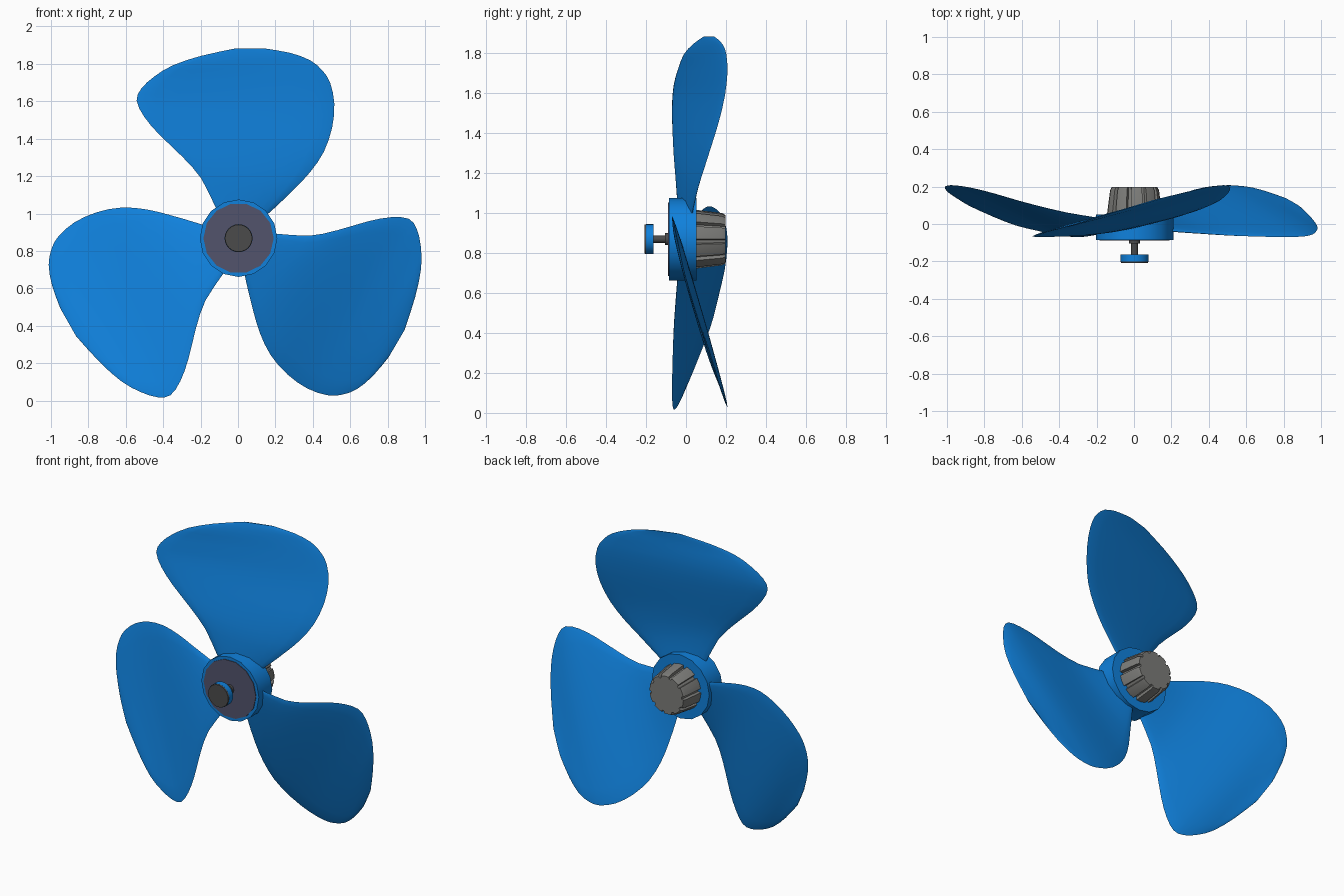
import bpy, bmesh
from math import pi, sin, cos, radians
from mathutils import Vector, Matrix

if "Cube" in bpy.data.objects:
    bpy.data.objects.remove(bpy.data.objects["Cube"])

CENTRE = Vector((0.003, 0, 0.868))


def mat(name, r, g, b):
    m = bpy.data.materials.new(name)
    m.diffuse_color = (r, g, b, 1)
    m.use_nodes = True
    m.node_tree.nodes["Principled BSDF"].inputs["Base Color"].default_value = m.diffuse_color
    return m


blue = mat("blue", 0.005, 0.22, 0.72)
slate = mat("slate", 0.085, 0.088, 0.15)
dark = mat("dark grey", 0.07, 0.07, 0.07)
grey = mat("grey", 0.20, 0.20, 0.19)


def loft(name, rings, material, angle=35, spin=0):
    """Skin equal-length closed rings, cap both ends, spin about the y axis at the hub."""
    bm = bmesh.new()
    rows = [[bm.verts.new(p) for p in ring] for ring in rings]
    n = len(rows[0])
    for a, b in zip(rows, rows[1:]):
        for i in range(n):
            j = (i + 1) % n
            bm.faces.new((a[i], a[j], b[j], b[i]))
    bm.faces.new(rows[0])
    bm.faces.new(rows[-1])
    bmesh.ops.recalc_face_normals(bm, faces=bm.faces)
    bm.transform(Matrix.Rotation(spin, 4, 'Y'))
    me = bpy.data.meshes.new(name)
    bm.to_mesh(me)
    bm.free()
    me.materials.append(material)
    ob = bpy.data.objects.new(name, me)
    ob.location = CENTRE
    bpy.context.collection.objects.link(ob)
    bpy.context.view_layer.objects.active = ob
    ob.select_set(True)
    bpy.ops.object.shade_smooth_by_angle(angle=radians(angle))
    ob.select_set(False)
    return ob


def turned(name, profile, material, sides=16):
    """Round part along y from (y, radius) pairs."""
    loft(name, [[Vector((r * cos(2 * pi * i / sides), y, r * sin(2 * pi * i / sides)))
                 for i in range(sides)] for y, r in profile], material)


# hub, its front plate, shaft and front nut
turned("hub", [(-0.085, 0.207), (0.052, 0.207)], blue)
turned("hub_front_plate", [(-0.089, 0.188), (-0.08, 0.188)], slate, 14)
turned("shaft", [(-0.17, 0.018), (-0.105, 0.018), (-0.105, 0.03), (-0.08, 0.03)], dark)
turned("nut", [(-0.2, 0.075), (-0.162, 0.075)], blue, 24)
turned("nut_cap", [(-0.208, 0.072), (-0.198, 0.075)], dark, 24)

# fluted knob behind the hub
TEETH = 10
knob = []
for y, r, depth in [(0.045, 0.148, 0.02), (0.18, 0.131, 0.018), (0.197, 0.122, 0.012)]:
    ring = []
    for k in range(TEETH):
        for f, d in [(0.0, 0), (0.36, 0), (0.72, 0), (0.76, depth), (0.96, depth)]:
            a = 2 * pi * (k + f) / TEETH
            ring.append(Vector(((r - d) * cos(a), y, (r - d) * sin(a))))
    knob.append(ring)
loft("knob", knob, grey, 25)

# blade edges from root to tip: left x, z, y and right x, z, y
EDGES = [
    (-.08, .10, -.03, .10, .08, .02), (-.125, .17, -.04, .18, .15, .035),
    (-.20, .32, -.052, .29, .255, .06), (-.30, .435, -.062, .38, .35, .09),
    (-.425, .555, -.068, .455, .46, .125), (-.505, .65, -.07, .50, .59, .165),
    (-.545, .735, -.066, .512, .72, .195), (-.52, .80, -.055, .49, .83, .207),
    (-.45, .865, -.035, .45, .895, .205), (-.35, .925, -.01, .385, .95, .195),
    (-.20, .975, .035, .28, .99, .17), (-.02, 1.014, .09, .15, 1.013, .14)]


def smooth_rows(rows, steps=2):
    """Catmull-Rom between the listed rows."""
    pts = [Vector(r) for r in rows]
    pts = [pts[0]] + pts + [pts[-1]]
    out = []
    for p0, p1, p2, p3 in zip(pts, pts[1:], pts[2:], pts[3:]):
        for s in range(steps):
            t = s / steps
            out.append(0.5 * (2 * p1 + (p2 - p0) * t + (2 * p0 - 5 * p1 + 4 * p2 - p3) * t * t
                              + (3 * p1 - p0 - 3 * p2 + p3) * t ** 3))
    return out + [pts[-1]]


rows = smooth_rows(EDGES)
sections = []
for k, e in enumerate(rows):
    left, right = Vector((e[0], e[2], e[1])), Vector((e[3], e[5], e[4]))
    thick = 0.013 * min(1, (len(rows) - k) / 9) ** 0.7
    sections.append([left.lerp(right, (1 - cos(a)) / 2) + Vector((0, thick * sin(a), 0))
                     for a in (2 * pi * i / 20 for i in range(20))])
for b in range(3):
    loft(f"blade_{b + 1}", sections, blue, 60, 2 * pi * b / 3)
